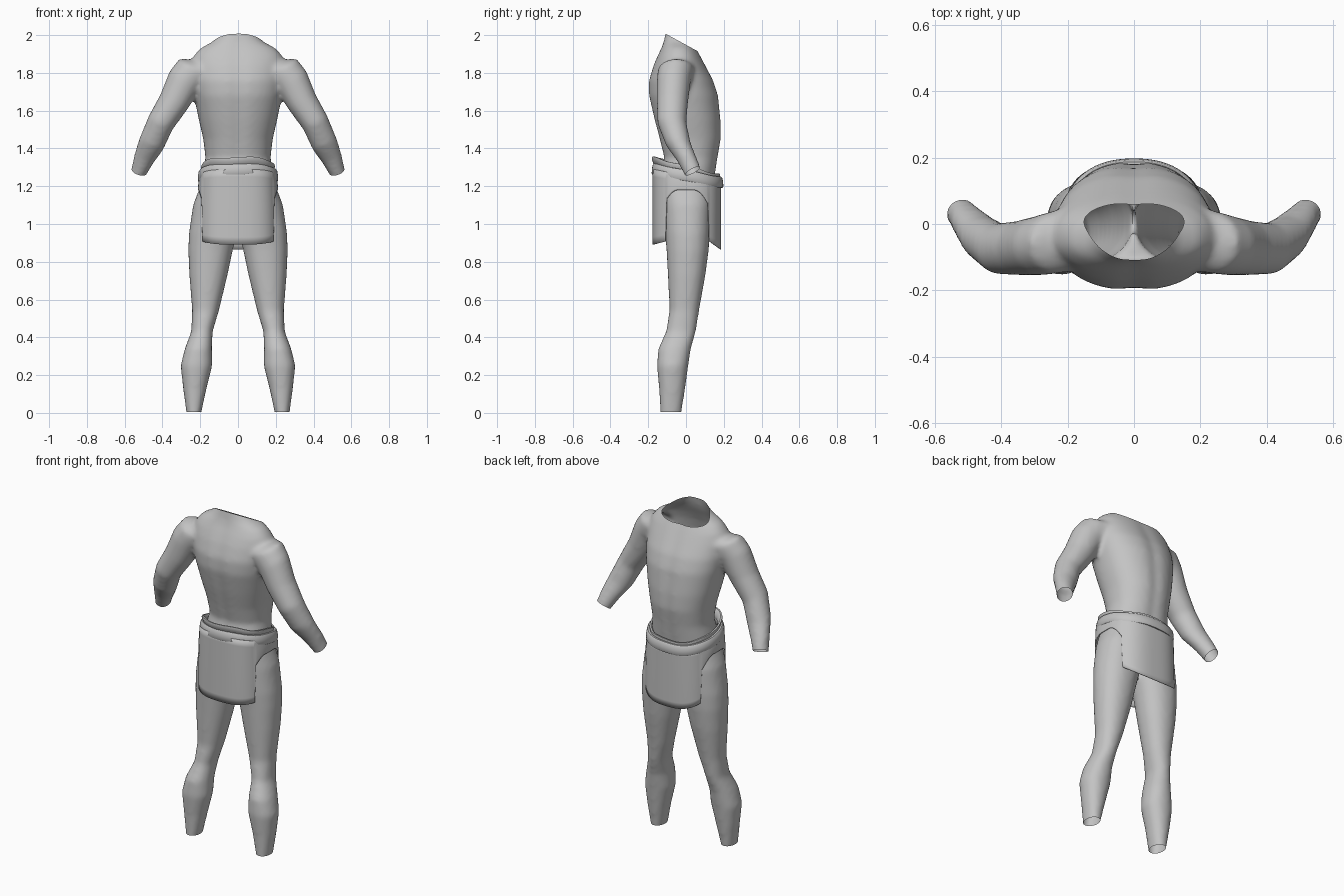
import bpy, bmesh, math
from mathutils import Vector

if "Cube" in bpy.data.objects:
    bpy.data.objects.remove(bpy.data.objects["Cube"], do_unlink=True)

grey = bpy.data.materials.new("clay_grey")
grey.use_nodes = True
grey.diffuse_color = (0.55, 0.55, 0.55, 1)
grey.node_tree.nodes["Principled BSDF"].inputs["Base Color"].default_value = (0.55, 0.55, 0.55, 1)


def oval(a, n=2.0):
    """Point of a unit superellipse."""
    c, s = math.cos(a), math.sin(a)
    return (math.copysign(abs(c) ** (2 / n), c), math.copysign(abs(s) ** (2 / n), s))


def make_object(name, bm):
    me = bpy.data.meshes.new(name)
    bmesh.ops.recalc_face_normals(bm, faces=bm.faces)
    bm.to_mesh(me)
    bm.free()
    ob = bpy.data.objects.new(name, me)
    bpy.context.collection.objects.link(ob)
    me.materials.append(grey)
    return ob


def smooth(ob, angle=40):
    bpy.ops.object.select_all(action='DESELECT')
    ob.select_set(True)
    bpy.context.view_layer.objects.active = ob
    bpy.ops.object.shade_smooth_by_angle(angle=math.radians(angle))


def bridge(bm, a, b, closed=True):
    for i in range(len(a) if closed else len(a) - 1):
        j = (i + 1) % len(a)
        bm.faces.new((a[i], a[j], b[j], b[i]))


def limb(bm, rings, side=1, n=2.0, groove=0.0, count=40):
    """Closed loft; each ring is (x, y, z, half width, half depth, tilt)."""
    loops = []
    for x, y, z, ru, rv, tilt in rings:
        loop = []
        for i in range(count):
            u, v = oval(math.tau * i / count, n)
            v *= 1 - groove * math.exp(-(u / 0.16) ** 2)
            loop.append(bm.verts.new((side * (x + u * ru * math.cos(tilt)), y + v * rv,
                                      z + u * ru * math.sin(tilt))))
        loops.append(loop)
    for a, b in zip(loops, loops[1:]):
        bridge(bm, a, b)
    bm.faces.new(loops[0])
    bm.faces.new(loops[-1])


# Trunk: height, half width, back, front
trunk = [(1.0, .16, -.11, .10), (1.1, .195, -.145, .125), (1.22, .195, -.15, .15),
         (1.35, .172, -.118, .17), (1.45, .184, -.143, .188), (1.55, .207, -.17, .187),
         (1.68, .234, -.2, .174), (1.76, .245, -.2, .148), (1.84, .245, -.175, .105),
         (1.89, .235, -.153, .078), (1.93, .2, -.133, .055), (1.965, .135, -.12, .04),
         (2.01, .09, -.11, .03), (2.06, .08, -.1, .03)]
# Leg: height, inner, outer, back, front
leg = [(1.2, .03, .2, -.12, .12), (1.1, .005, .238, -.115, .13), (.95, .005, .26, -.11, .127),
       (.86, .028, .263, -.103, .12), (.73, .055, .258, -.096, .103), (.545, .1, .243, -.087, .07),
       (.43, .134, .248, -.106, .052), (.34, .138, .282, -.147, .026), (.25, .136, .304, -.154, .012),
       (.13, .166, .291, -.143, -.004), (-.04, .203, .268, -.135, -.03)]
# Arm: centre, half width, half depth, tilt
arm = [(.17, -.04, 1.81, .09, .1, .75), (.235, -.055, 1.81, .1, .095, .7),
       (.285, -.065, 1.755, .094, .09, .6), (.34, -.072, 1.645, .082, .083, .52),
       (.41, -.075, 1.535, .073, .077, .5), (.46, -.04, 1.42, .07, .067, .4),
       (.5, .005, 1.34, .055, .055, .4), (.525, .035, 1.275, .043, .05, .4),
       (.552, .065, 1.21, .04, .048, .4)]

bm = bmesh.new()
limb(bm, [(0, (b + f) / 2, z, w, (f - b) / 2, 0) for z, w, b, f in trunk], n=2.25, groove=.05, count=64)
leg_rings = [((i + o) / 2, (b + f) / 2, z, (o - i) / 2, (f - b) / 2, 0) for z, i, o, b, f in leg]
for side in (1, -1):
    limb(bm, leg_rings, side, n=2.15)
    limb(bm, arm, side)
body = make_object("body", bm)

# Fuse the parts into one skin
mod = body.modifiers.new("fuse", 'REMESH')
mod.mode = 'VOXEL'
mod.voxel_size = 0.013
mod = body.modifiers.new("soften", 'SMOOTH')
mod.factor = 0.5
mod.iterations = 9
graph = bpy.context.evaluated_depsgraph_get()
skin = bpy.data.meshes.new_from_object(body.evaluated_get(graph))
body.modifiers.clear()
body.data = skin

# Open the neck, wrists and ankles with flat cuts
bm = bmesh.new()
bm.from_mesh(skin)


def cut(point, normal, inside):
    faces = [f for f in bm.faces if inside(f.calc_center_median())]
    edges = {e for f in faces for e in f.edges}
    verts = {v for f in faces for v in f.verts}
    bmesh.ops.bisect_plane(bm, geom=faces + list(edges) + list(verts), plane_co=point,
                           plane_no=Vector(normal).normalized(), clear_outer=True)


cut((0, -.08, 1.992), (0, .48, .88), lambda c: c.z > 1.8)
cut((0, 0, 0.005), (0, 0, -1), lambda c: c.z < 0.2)
for side in (1, -1):
    cut((side * .525, .033, 1.28), (side * .05, .08, -.145), lambda c: c.x * side > .42 and c.z < 1.45)
bm.to_mesh(skin)
bm.free()
skin.materials.clear()
skin.materials.append(grey)
smooth(body, 50)


# Loincloth: a wrap with an arched opening over each thigh
def hem(y):
    if y < -.108:
        return .89 + (y + .18) * .25
    if y > .118:
        return .865 + (.186 - y) * .7
    t = max(0, (abs(y) - .04) / .075)
    return 1.18 - .07 * t * t


bm = bmesh.new()
columns, rows = 120, 10
loops = []
for r in range(rows + 1):
    loop = []
    for i in range(columns):
        u, v = oval(math.tau * (i + .5) / columns, 2.7)
        y = .004 + .182 * v
        top = 1.255 - .2 * y
        k = r / rows
        pinch = 1 - .05 * (1 - k) ** 2
        loop.append(bm.verts.new((.212 * u * pinch, y, top + (hem(y) - top) * k)))
    loops.append(loop)
for a, b in zip(loops, loops[1:]):
    bridge(bm, a, b)
cloth = make_object("loincloth", bm)
mod = cloth.modifiers.new("thickness", 'SOLIDIFY')
mod.thickness = 0.004
smooth(cloth)


# Tilted bands around the hips
def band(name, rx, ry, cy, z0, slope, thick, high, flare, wave):
    bm = bmesh.new()
    loops = []
    for i in range(72):
        a = math.tau * i / 72
        u, v = oval(a, 2.3)
        loop = []
        for k in range(10):
            p, q = oval(math.tau * k / 10, 3)
            out = p * thick + q * flare
            y = cy + v * (ry + out)
            z = z0 - slope * (cy + v * ry) + q * high + wave * math.sin(5 * a + 1)
            loop.append(bm.verts.new((u * (rx + out), y, z)))
        loops.append(loop)
    for i, loop in enumerate(loops):
        bridge(bm, loop, loops[(i + 1) % len(loops)])
    smooth(make_object(name, bm))


band("belt", .2, .177, .008, 1.256, .2, .012, .03, -.003, .002)
band("rolled_waist_edge", .182, .168, .0, 1.285, .28, .009, .024, .008, .004)
